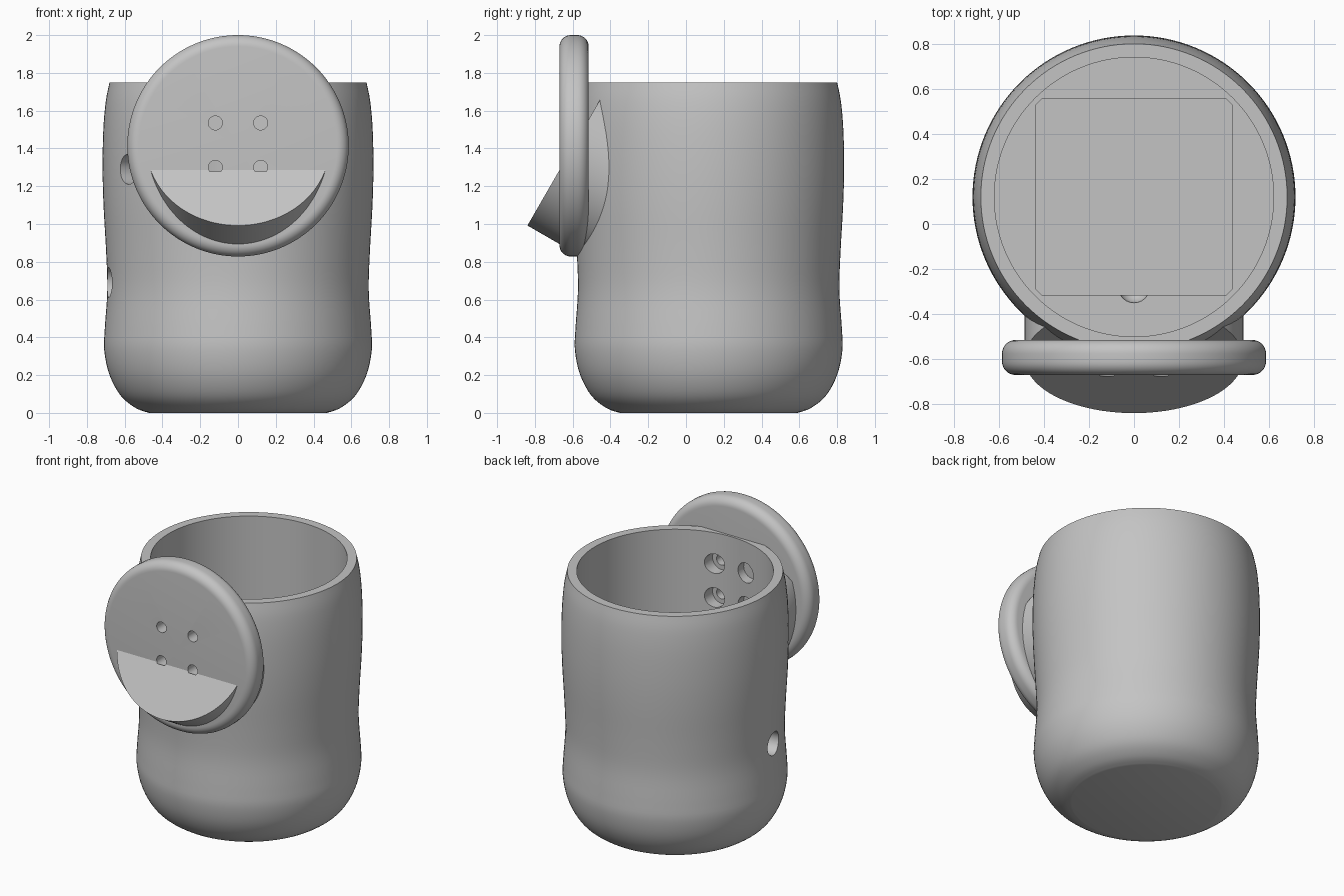
import bpy, bmesh, math
from mathutils import Matrix, Vector

old = bpy.data.objects.get("Cube")
if old:
    bpy.data.objects.remove(old, do_unlink=True)

grey = bpy.data.materials.new("plain grey")
grey.use_nodes = True
grey.diffuse_color = (0.55, 0.55, 0.55, 1)
grey.node_tree.nodes["Principled BSDF"].inputs["Base Color"].default_value = (0.55, 0.55, 0.55, 1)

CY = 0.12          # cup axis
INNER = 0.62       # cavity radius
FLOOR = 0.2
RIM = 1.75


def finish(name, bm):
    bmesh.ops.recalc_face_normals(bm, faces=bm.faces)
    mesh = bpy.data.meshes.new(name)
    bm.to_mesh(mesh)
    bm.free()
    mesh.materials.append(grey)
    ob = bpy.data.objects.new(name, mesh)
    bpy.context.collection.objects.link(ob)
    return ob


def lathe(name, profile, matrix, steps=96):
    """Spin an (r, z) profile that starts and ends on the axis."""
    bm = bmesh.new()
    vs = [bm.verts.new((r, 0, z)) for r, z in profile]
    es = [bm.edges.new(p) for p in zip(vs, vs[1:])]
    bmesh.ops.spin(bm, geom=vs + es, cent=(0, 0, 0), axis=(0, 0, 1),
                   angle=math.tau, steps=steps, use_duplicate=False)
    bmesh.ops.remove_doubles(bm, verts=bm.verts, dist=1e-4)
    bm.transform(matrix)
    return finish(name, bm)


def rod(name, start, end, radius, steps=32):
    """Solid cylinder between two points."""
    a, b = Vector(start), Vector(end)
    turn = (b - a).to_track_quat('Z', 'Y').to_matrix().to_4x4()
    h = (b - a).length
    return lathe(name, [(0, 0), (radius, 0), (radius, h), (0, h)],
                 Matrix.Translation(a) @ turn, steps)


def cut(ob, cutters):
    bpy.context.view_layer.objects.active = ob
    for c in cutters:
        m = ob.modifiers.new("cut", 'BOOLEAN')
        m.operation, m.solver, m.object = 'DIFFERENCE', 'EXACT', c
        bpy.ops.object.modifier_apply(modifier=m.name)


def smooth_curve(pts, n=4):
    """Catmull-Rom curve through the points."""
    pts = [Vector(p) for p in pts]
    out = []
    for i in range(len(pts) - 1):
        p0, p1, p2 = pts[max(i - 1, 0)], pts[i], pts[i + 1]
        p3 = pts[min(i + 2, len(pts) - 1)]
        for k in range(n):
            t = k / n
            out.append(0.5 * (2 * p1 + (p2 - p0) * t
                              + (2 * p0 - 5 * p1 + 4 * p2 - p3) * t * t
                              + (3 * p1 - p0 - 3 * p2 + p3) * t ** 3))
    return [tuple(p) for p in out + [pts[-1]]]


# Cup: wavy outer wall, straight cavity
wall = smooth_curve([(0.47, 0), (0.54, 0.025), (0.62, 0.09), (0.68, 0.2), (0.708, 0.33),
                     (0.705, 0.45), (0.692, 0.65), (0.698, 0.85), (0.712, 1.1),
                     (0.717, 1.3), (0.713, 1.5), (0.7, 1.65), (0.68, RIM)])
cup = lathe("cup", [(0, 0)] + wall + [(INNER, RIM), (INNER, FLOOR), (0, FLOOR)],
            Matrix.Translation((0, CY, 0)), 128)

# Face disc with rounded rim
R, T, B = 0.586, 0.155, 0.06
arc = [(B * math.cos(a), B * math.sin(a)) for a in (i * math.pi / 16 for i in range(9))]
edge = [(R - B + c, T - B + s) for c, s in arc]
back = [(r, T - z) for r, z in reversed(edge)]
disc = lathe("face_disc", [(0, 0)] + back + edge + [(0, T)],
             Matrix.Translation((0, -0.515, 1.414)) @ Matrix.Rotation(math.pi / 2, 4, 'X'), 128)

# Tilted mouth cylinder running back into the cup wall
cap = Vector((0, -0.597, 1.412))
slope = Vector((0, math.cos(math.pi / 6), -math.sin(math.pi / 6)))
mouth = rod("mouth", cap, cap + slope * 0.4, 0.485, 128)

# Cutters
cavity = rod("cavity_cutter", (0, CY, FLOOR), (0, CY, 2.2), INNER + 0.008, 128)
screws = []
for x in (-0.12, 0.12):
    for z in (1.3, 1.535):
        screws.append(rod("screw_cutter", (x, -0.3, z), (x, -0.675, z), 0.037))
        screws.append(rod("screw_head_cutter", (x, -0.3, z), (x, -0.56, z), 0.068))

side = []
for degrees, z in ((189, 0.69), (216, 1.29)):
    d = Vector((math.cos(math.radians(degrees)), math.sin(math.radians(degrees)), 0))
    c = Vector((0, CY, z))
    side.append(rod("side_hole_cutter", c + d * 0.5, c + d * 0.8, 0.08))

floor_holes = [rod("floor_hole_cutter", (x, y, FLOOR - 0.06), (x, y, FLOOR + 0.1), 0.042)
               for x, y in ((-0.3, 0.57), (0.3, 0.57), (-0.3, -0.33), (0.3, -0.33),
                            (-0.525, 0.015), (0.525, 0.225))]

# Square floor pocket with chamfered corners
bm = bmesh.new()
bmesh.ops.create_cube(bm, size=1)
bm.transform(Matrix.Translation((0, CY, 0.2)) @ Matrix.Diagonal((0.87, 0.87, 0.2, 1)))
upright = [e for e in bm.edges if abs(e.verts[0].co.z - e.verts[1].co.z) > 0.1]
bmesh.ops.bevel(bm, geom=upright, offset=0.025, segments=1, affect='EDGES')
pocket = finish("pocket_cutter", bm)

# Round dimple at the front of the floor
bm = bmesh.new()
bmesh.ops.create_uvsphere(bm, u_segments=24, v_segments=12, radius=0.07,
                          matrix=Matrix.Translation((0, -0.28, FLOOR)))
dimple = finish("dimple_cutter", bm)

cut(cup, screws + side + floor_holes + [pocket, dimple])
cut(disc, screws)
cut(mouth, [cavity] + screws)

for c in screws + side + floor_holes + [pocket, dimple, cavity]:
    bpy.data.objects.remove(c, do_unlink=True)

# Smooth shading with sharp edges kept
bpy.ops.object.select_all(action='DESELECT')
for ob in (cup, disc, mouth):
    ob.select_set(True)
bpy.context.view_layer.objects.active = cup
bpy.ops.object.shade_smooth_by_angle(angle=math.radians(30))
